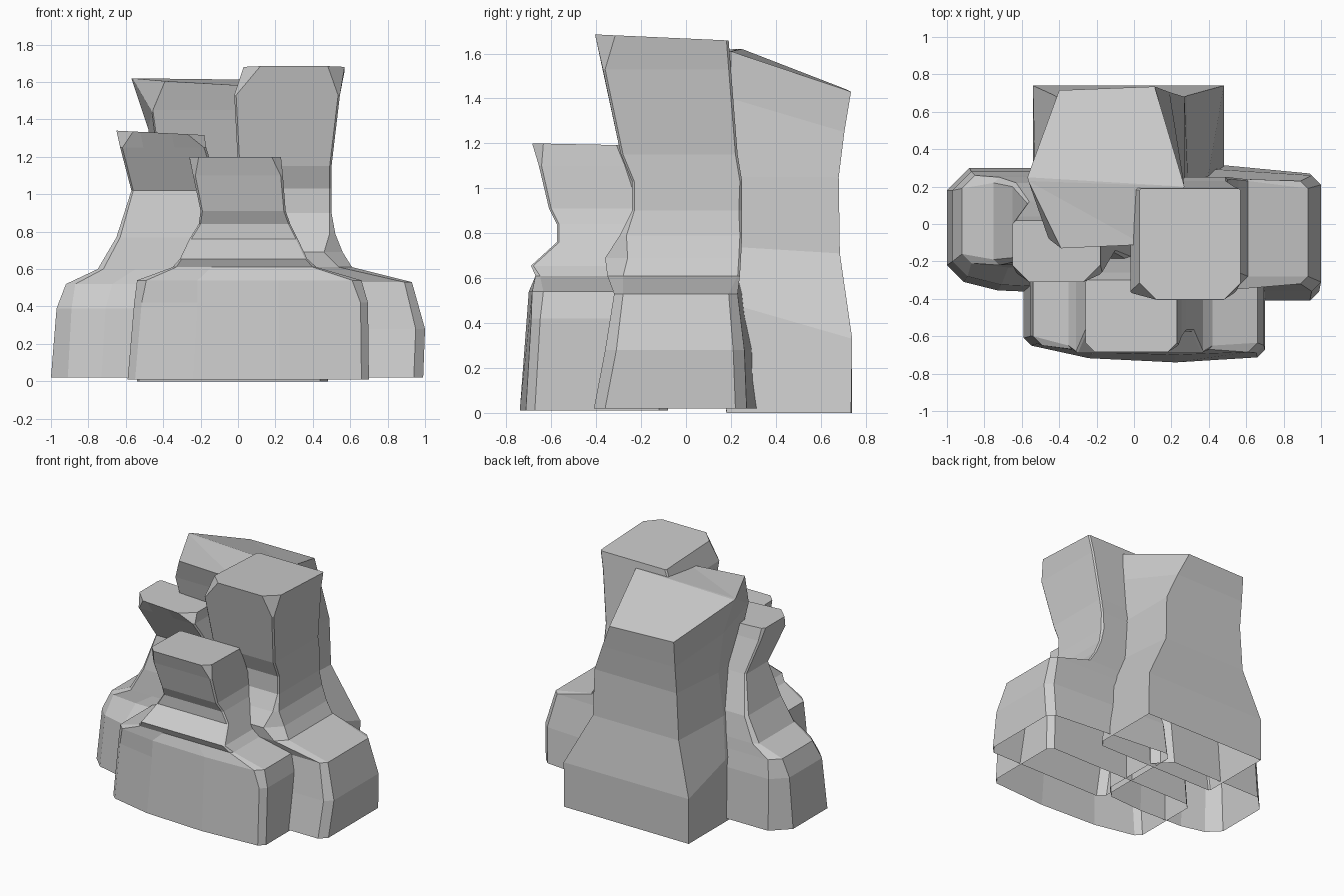
import bpy, bmesh


def loft(name, rings):
    """Skin rings of points from bottom to top; top capped, underside open."""
    bm = bmesh.new()
    loops = [[bm.verts.new(p) for p in ring] for ring in rings]
    n = len(loops[0])
    for a, b in zip(loops, loops[1:]):
        for i in range(n):
            j = (i + 1) % n
            bm.faces.new((a[i], a[j], b[j], b[i]))
    cap = bm.faces.new(loops[-1])
    bmesh.ops.triangulate(bm, faces=[cap])
    bmesh.ops.remove_doubles(bm, verts=bm.verts, dist=0.0005)
    bmesh.ops.dissolve_limit(bm, angle_limit=0.02, verts=bm.verts, edges=bm.edges)
    me = bpy.data.meshes.new(name)
    bm.to_mesh(me)
    bm.free()
    ob = bpy.data.objects.new(name, me)
    bpy.context.collection.objects.link(ob)
    return ob


def ring(z, x0, x1, y0, y1, c=0.01, bulge=0.0, sx=0.0, sy=0.0, cb=None, skew=0.0):
    """Rectangle with front chamfer c, back chamfer cb, bowed front, tilted height.
    skew pushes the left end of the back edge outward."""
    w = x1 - x0
    cb = c if cb is None else cb
    pts = [(x0, y0 + c + bulge), (x0 + c, y0 + bulge),
           (x0 + 0.27 * w, y0 + bulge * 0.25), (x0 + 0.63 * w, y0),
           (x1 - c, y0 + bulge * 0.3), (x1, y0 + c + bulge * 0.3),
           (x1, y1 - cb), (x1 - cb, y1), (x0 + cb, y1 + skew), (x0, y1 + skew - cb)]
    return [(x, y, z + sx * (x - x0) + sy * (y - y0)) for x, y in pts]


# Right column flaring into the right base block
loft("right_rock", [
    ring(0.02, -0.05, 0.99, -0.41, 0.27, 0.05, skew=0.09),
    ring(0.28, -0.05, 1.00, -0.36, 0.26, 0.05, skew=0.06),
    ring(0.53, 0.00, 0.93, -0.32, 0.23, 0.04, skew=0.03),
    ring(0.61, 0.00, 0.61, -0.35, 0.24, 0.07, cb=0.01),
    ring(0.69, 0.00, 0.56, -0.36, 0.245, 0.10, cb=0.01),
    ring(0.79, 0.00, 0.52, -0.295, 0.25, 0.03, cb=0.01),
    ring(0.90, 0.00, 0.50, -0.24, 0.25, cb=0.015),
    ring(1.03, 0.00, 0.50, -0.24, 0.25),
    ring(1.15, 0.00, 0.50, -0.29, 0.23),
    ring(1.53, -0.02, 0.545, -0.37, 0.20),
    ring(1.685, 0.03, 0.57, -0.405, 0.19, 0.09, sy=-0.045, cb=0.01),
])

# Left column flaring into the left base block
loft("left_rock", [
    ring(0.02, -1.00, 0.00, -0.37, 0.30, 0.09, 0.06, cb=0.12),
    ring(0.39, -0.97, 0.00, -0.34, 0.28, 0.08, 0.06, cb=0.10),
    ring(0.52, -0.92, 0.00, -0.24, 0.26, 0.05, 0.03, cb=0.07),
    ring(0.60, -0.75, 0.00, -0.22, 0.25, 0.03),
    ring(0.77, -0.65, 0.00, -0.20, 0.22, 0.02),
    ring(1.02, -0.57, -0.10, -0.15, 0.12),
    ring(1.25, -0.63, -0.17, -0.27, 0.04, 0.012),
    ring(1.34, -0.65, -0.18, -0.31, 0.02, 0.09, sx=-0.05, cb=0.02),
])

# Front column on the wide bowed front block
loft("front_rock", [
    ring(0.01, -0.59, 0.70, -0.74, -0.08, 0.04, 0.09),
    ring(0.42, -0.555, 0.695, -0.71, -0.08, 0.04, 0.07),
    ring(0.54, -0.54, 0.66, -0.70, -0.10, 0.05, 0.05),
    ring(0.61, -0.35, 0.42, -0.67, -0.12, 0.02),
    ring(0.655, -0.31, 0.37, -0.69, -0.14),
    ring(0.76, -0.26, 0.32, -0.575, -0.16),
    ring(0.84, -0.21, 0.28, -0.575, -0.18),
    ring(0.91, -0.20, 0.255, -0.61, -0.20),
    ring(1.10, -0.24, 0.24, -0.655, -0.26, 0.012),
    ring(1.20, -0.26, 0.23, -0.685, -0.30, 0.05, sy=-0.02, cb=0.01),
])

# Back column: waisted, with a top that drops to the rear
# order: front left, front right, right, back right, back left, left, front-left chamfer
back = [
    ((0.00,) * 7, [(-.53, .18), (.44, .18), (.48, .22), (.48, .735), (-.54, .74), (-.54, .3), (-.54, .19)]),
    ((.50, .50, .48, .33, .33, .45, .50), [(-.52, .12), (.38, .15), (.39, .22), (.48, .74), (-.54, .74), (-.53, .3), (-.53, .13)]),
    ((.75, .75, .74, .71, .71, .74, .75), [(-.47, .04), (.25, .05), (.29, .20), (.28, .685), (-.42, .685), (-.48, .25), (-.48, .05)]),
    ((1.05,) * 7, [(-.40, .00), (.2, .03), (.27, .20), (.27, .68), (-.40, .68), (-.44, .25), (-.41, .01)]),
    ((1.45, 1.45, 1.40, 1.25, 1.25, 1.35, 1.44), [(-.455, -.08), (.07, -.08), (.27, .20), (.19, .705), (-.40, .70), (-.48, .25), (-.46, -.07)]),
    ((1.605, 1.58, 1.61, 1.43, 1.44, 1.62, 1.62), [(-.39, -.13), (.05, -.11), (.27, .20), (.11, .735), (-.40, .715), (-.57, .25), (-.565, .23)]),
]
loft("back_rock", [[(x, y, z) for z, (x, y) in zip(zs, pts)] for zs, pts in back])
